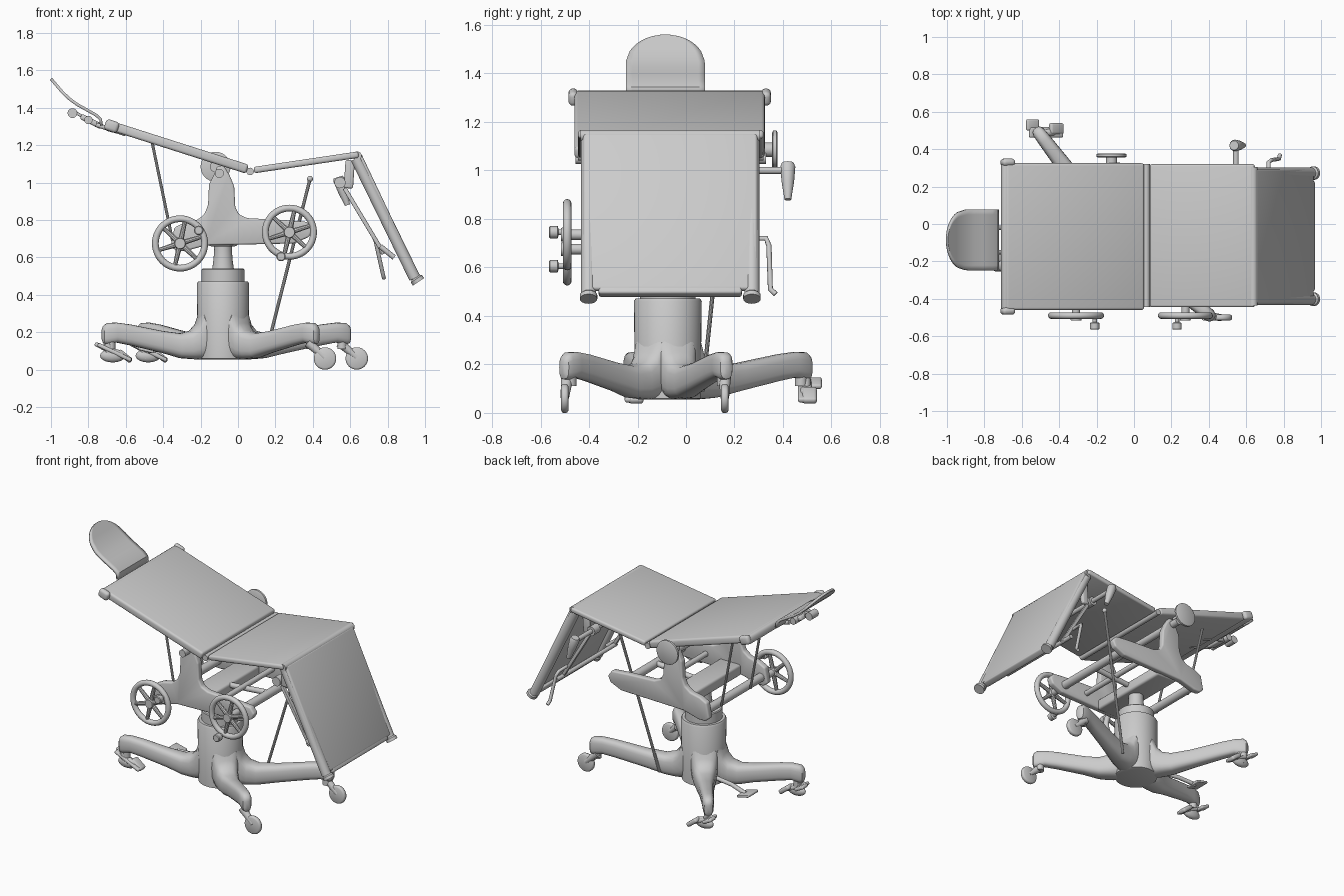
import bpy, bmesh, math
from mathutils import Vector as V

if "Cube" in bpy.data.objects:
    bpy.data.objects.remove(bpy.data.objects["Cube"])

COL = (-0.08, -0.075)  # pedestal axis


def finish(name, bm):
    bmesh.ops.recalc_face_normals(bm, faces=bm.faces)
    me = bpy.data.meshes.new(name)
    bm.to_mesh(me)
    bm.free()
    ob = bpy.data.objects.new(name, me)
    bpy.context.collection.objects.link(ob)
    return ob


def loft(name, rings):
    """Skin closed rings of equal point count, capped at both ends."""
    bm = bmesh.new()
    vs = [[bm.verts.new(p) for p in r] for r in rings]
    n = len(vs[0])
    for a, b in zip(vs, vs[1:]):
        for i in range(n):
            bm.faces.new((a[i], a[(i + 1) % n], b[(i + 1) % n], b[i]))
    bm.faces.new(vs[0])
    bm.faces.new(vs[-1])
    return finish(name, bm)


def rod(name, a, b, prof, n=24):
    """Turned part from a to b; prof is a radius or list of (t, radius)."""
    a, b = V(a), V(b)
    if not isinstance(prof, list):
        prof = [(0, prof), (1, prof)]
    q = (b - a).to_track_quat('Z', 'Y')
    return loft(name, [[a + (b - a) * t + q @ V((r * math.cos(k * math.tau / n), r * math.sin(k * math.tau / n), 0))
                        for k in range(n)] for t, r in prof])


def prism(name, outline, y0, y1, bevel=0.01, seg=3):
    """Extrude an xz outline along y and round its edges."""
    bm = bmesh.new()
    f = bm.faces.new([bm.verts.new((x, y0, z)) for x, z in outline])
    g = bmesh.ops.extrude_face_region(bm, geom=[f])
    bmesh.ops.translate(bm, vec=(0, y1 - y0, 0), verts=[e for e in g['geom'] if isinstance(e, bmesh.types.BMVert)])
    bmesh.ops.recalc_face_normals(bm, faces=bm.faces)
    if bevel:
        es = [e for e in bm.edges if e.calc_face_angle(0) > 0.3]
        bmesh.ops.bevel(bm, geom=es, offset=bevel, segments=seg, affect='EDGES', profile=0.5, clamp_overlap=True)
    return finish(name, bm)


def slab(name, p, q, th, y0, y1, bevel=0.01):
    """Board between two xz points."""
    p, q = V(p), V(q)
    d = (q - p).normalized()
    n = V((-d.y, d.x)) * th / 2
    return prism(name, [p + n, q + n, q - n, p - n], y0, y1, bevel)


def ball(name, c, r, scale=(1, 1, 1)):
    bm = bmesh.new()
    bmesh.ops.create_uvsphere(bm, u_segments=20, v_segments=12, radius=r)
    bmesh.ops.scale(bm, vec=scale, verts=bm.verts)
    bmesh.ops.translate(bm, vec=c, verts=bm.verts)
    return finish(name, bm)


def wire(name, pts, r):
    cu = bpy.data.curves.new(name, 'CURVE')
    cu.dimensions, cu.bevel_depth, cu.bevel_resolution, cu.use_fill_caps = '3D', r, 3, True
    sp = cu.splines.new('POLY')
    sp.points.add(len(pts) - 1)
    for s, p in zip(sp.points, pts):
        s.co = (*p, 1)
    ob = bpy.data.objects.new(name, cu)
    bpy.context.collection.objects.link(ob)


# Table panels
slab('back_panel', (-0.69, 1.308), (0.05, 1.072), 0.05, -0.46, 0.325, 0.014)
slab('seat_panel', (0.085, 1.067), (0.645, 1.150), 0.034, -0.445, 0.32, 0.012)
slab('leg_panel', (0.645, 1.15), (0.95, 0.505), 0.03, -0.425, 0.295, 0.012)
rod('seat_hinge', (0.065, -0.445, 1.06), (0.065, 0.32, 1.06), 0.02)
rod('knee_hinge', (0.637, -0.435, 1.143), (0.637, 0.305, 1.143), 0.024)
slab('head_end_bar', (-0.71, 1.307), (-0.645, 1.29), 0.055, -0.465, 0.335, 0.02)
for y in (-0.465, 0.33):
    slab('head_end_cap', (-0.71, 1.315), (-0.64, 1.29), 0.06, y - 0.02, y + 0.02, 0.018)
for y in (-0.402, 0.272):
    rod('leg_rail', (0.632, y, 1.13), (0.945, y, 0.49), 0.031)
    rod('leg_rail_foot', (0.935, y, 0.515), (0.965, y, 0.47), [(0, .027), (.5, .027), (.65, .036), (1, .036)])
slab('foot_end_bar', (0.93, 0.525), (0.95, 0.485), 0.045, -0.36, 0.23)

# Curved headrest with a rounded tip
prof = [(-1.0, 1.555), (-.94, 1.485), (-.90, 1.447), (-.86, 1.418),
        (-.81, 1.39), (-.76, 1.362), (-.735, 1.34), (-.73, 1.305)]
tip, nxt = V(prof[0]), V(prof[1])
path = [tip.lerp(nxt, (k / 8) ** 2) for k in range(8)] + [V(p) for p in prof[1:]]
bm = bmesh.new()
rows, dist, last = [], 0.0, path[0]
for p in path:
    dist += (p - last).length
    last = p
    s = min(1, dist / 0.17)
    w = max(0.02, 0.163 * (1 - (1 - s) ** 2.2) ** 0.5)
    rows.append([bm.verts.new((p.x, -0.085 + w * k / 6, p.y)) for k in range(-6, 7)])
for a, b in zip(rows, rows[1:]):
    for i in range(12):
        bm.faces.new((a[i], a[i + 1], b[i + 1], b[i]))
head = finish('headrest', bm)
m = head.modifiers.new('thickness', 'SOLIDIFY')
m.thickness, m.offset = 0.016, 0
slab('headrest_bracket', (-0.84, 1.355), (-0.73, 1.30), 0.03, -0.14, -0.03)
rod('headrest_clamp', (-0.80, -0.17, 1.335), (-0.80, 0.0, 1.335), 0.022)
rod('headrest_knob', (-0.885, -0.12, 1.372), (-0.885, -0.05, 1.372), 0.026)
slab('headrest_arm', (-0.885, 1.385), (-0.80, 1.335), 0.016, -0.1, -0.07, 0.004)
for y in (-0.15, -0.02):
    rod('headrest_post', (-0.76, y, 1.31), (-0.6, y, 1.26), 0.012)

# Pedestal: sleeve, collar and piston turned on one axis
rod('pedestal', (*COL, 0), (*COL, 1), [(.055, .12), (.06, .135), (.46, .14), (.472, .133), (.472, .115), (.535, .115),
                                     (.54, .11), (.54, .058), (.58, .052), (.64, .047), (.70, .05)], 40)

# Four cast legs: (distance, bottom, top, half width)
ENDS = {'front_right': (0.405, -0.49), 'back_right': (0.575, 0.16),
        'front_left': (-0.70, -0.225), 'back_left': (-0.51, 0.49)}
for nm, (ex, ey) in ENDS.items():
    o = V((*COL, 0))
    d = V((ex, ey, 0)) - o
    L = d.length
    d.normalize()
    side = V((-d.y, d.x, 0))
    secs = [(0, .055, .36, .09), (.12, .055, .33, .082), (.145, .055, .25, .076), (.18, .057, .21, .07),
            (.24, .062, .195, .06), (.45 * L + .05, .09, .208, .048), (.8 * L, .13, .242, .04),
            (.92 * L, .145, .252, .037), (L, .135, .25, .034), (L + .02, .14, .235, .026), (L + .028, .16, .215, .012)]
    rings = []
    for t, zb, zt, w in secs:
        ring = []
        for k in range(20):
            c, s = math.cos(k * math.tau / 20), math.sin(k * math.tau / 20)
            ring.append(o + d * t + side * w * math.copysign(abs(c) ** .7, c)
                        + V((0, 0, (zb + zt) / 2 + (zt - zb) / 2 * math.copysign(abs(s) ** .7, s))))
        rings.append(ring)
    loft(nm + '_leg', rings)
    rod(nm + '_socket', (ex - d.x * .02, ey - d.y * .02, .18), (ex - d.x * .02, ey - d.y * .02, .11), 0.025)
    if 'right' in nm:
        # Plain caster wheel with a slanted fork
        wx, wy = ex + 0.06, -.5 if ey < 0 else .16
        rod(nm + '_caster_fork', (ex - .03, ey, .145), (wx, wy, .065), [(0, .026), (.4, .022), (1, .018)])
        rod(nm + '_caster_wheel', (wx, wy - .015, .06), (wx, wy + .015, .06),
            [(0, .05), (.12, .057), (.3, .06), (.7, .06), (.88, .057), (1, .05)], 32)
    else:
        # Brake caster with a long foot lever and toe pads
        rod(nm + '_brake_stem', (ex, ey, .14), (ex + .02, ey, .06), 0.024)
        ball(nm + '_brake_body', (ex + .03, ey, .075), .045, (1.5, .6, .8))
        slab(nm + '_brake_lever', (ex - .05, .135), (ex + .13, .05), .022, ey - .028, ey + .028, .009)
        slab(nm + '_brake_pad', (ex - .065, .14), (ex, .105), .022, ey + .01, ey + .07, .009)
        slab(nm + '_brake_toe', (ex + .06, .10), (ex + .13, .045), .03, ey - .01, ey + .05, .012)

# Foot pedal between the left legs
wire('pedal_arm', [(-.15, -.02, .12), (-.36, .02, .12), (-.48, .045, .10)], 0.014)
slab('pedal_plate', (-.535, .115), (-.45, .095), .016, -.01, .10, .005)

# Pair of cast side plates shaped like an upturned T
outline = [(-.36, .66), (-.34, .76), (-.29, .785), (-.22, .80), (-.18, .83), (-.16, .88), (-.155, .99), (-.125, 1.05),
           (-.11, 1.09), (-.075, 1.09), (-.045, 1.04), (-.02, .98), (-.015, .87), (.005, .83), (.05, .81), (.25, .80),
           (.37, .79), (.40, .75), (.38, .71), (.30, .675), (-.17, .665), (-.28, .635), (-.33, .635)]
for nm, y in (('front', -.40), ('back', .225)):
    prism(nm + '_side_plate', outline, y, y + .045, 0.01)

# Cross members between the plates
prism('column_head', [(-.16, .66), (0, .66), (0, .735), (-.16, .735)], -.37, .24, .015)
for x, z, r in ((-.31, .69, .028), (.28, .735, .028), (.10, .74, .018)):
    rod('cross_tube', (x, -.38, z), (x, .25, z), r)
rod('lift_screw', (-.08, -.07, .71), (.28, -.07, .74), 0.018)
rod('tilt_pivot', (-.10, -.455, 1.05), (-.10, .33, 1.05), 0.024)
rod('tilt_knob_shaft', (-.12, .28, 1.085), (-.12, .36, 1.085), 0.03)
rod('tilt_knob', (-.12, .355, 1.085), (-.12, .378, 1.085), [(0, .07), (.2, .08), (.8, .08), (1, .07)], 32)

# Spoked handwheels
for x, z, r, hx, hz in ((-.31, .675, .15, -.21, .745), (.275, .735, .147, .23, .605)):
    N, n = 48, 12
    bm = bmesh.new()
    g = [[bm.verts.new((x + (r - .018 + .018 * math.cos(b)) * math.cos(a), -.49 + .018 * math.sin(b),
                        z + (r - .018 + .018 * math.cos(b)) * math.sin(a)))
          for b in (j * math.tau / n for j in range(n))] for a in (i * math.tau / N for i in range(N))]
    for i in range(N):
        for j in range(n):
            bm.faces.new((g[i][j], g[(i + 1) % N][j], g[(i + 1) % N][(j + 1) % n], g[i][(j + 1) % n]))
    finish('handwheel_rim', bm)
    for k in range(6):
        a = k * math.tau / 6 + .3
        rod('handwheel_spoke', (x, -.49, z), (x + (r - .02) * math.cos(a), -.49, z + (r - .02) * math.sin(a)),
            [(0, .016), (1, .011)], 10)
    rod('handwheel_hub', (x, -.38, z), (x, -.515, z), [(0, .022), (.7, .022), (.75, .032), (1, .028)])
    rod('handwheel_crank', (hx, -.485, hz), (hx, -.565, hz), [(0, .012), (.5, .012), (.55, .025), (.95, .025), (1, .02)])

# Slim linkage rods
for y in (-.17, .14):
    rod('back_link_rod', (-.46, y, 1.22), (-.35, y - .02, .69), 0.008, 10)
rod('seat_link_rod', (.385, .165, 1.02), (.15, .068, .09), 0.009, 10)
ball('seat_link_ball', (.385, .165, 1.02), .016)

# Leg panel adjuster: clamp, struts and handles
rod('adjuster_shaft', (.545, -.36, 1.0), (.545, .40, 1.0), 0.015)
rod('adjuster_handle', (.535, .42, 1.03), (.585, .42, .88), [(0, .025), (.1, .031), (.5, .026), (1, .014)])
for y in (-.34, .21):
    slab('adjuster_bracket', (.60, 1.12), (.59, .97), .05, y - .015, y + .015)
    rod('adjuster_bracket_pin', (.545, y - .03, 1.0), (.545, y + .03, 1.0), 0.03)
    slab('leg_strut', (.57, .97), (.78, .62), .022, y - .012, y + .012, .004)
rod('strut_bar', (.77, -.35, .63), (.77, .29, .63), 0.014)
rod('strut_stop', (.835, -.35, .60), (.76, -.35, .66), 0.014)
wire('release_handle', [(.72, .25, .72), (.72, .33, .72), (.735, .342, .69), (.775, .348, .51), (.78, .37, .49)], 0.011)

# Smooth shading with crisp edges
for ob in bpy.context.scene.objects:
    ob.select_set(ob.type == 'MESH')
bpy.context.view_layer.objects.active = head
bpy.ops.object.shade_smooth_by_angle(angle=math.radians(35))
